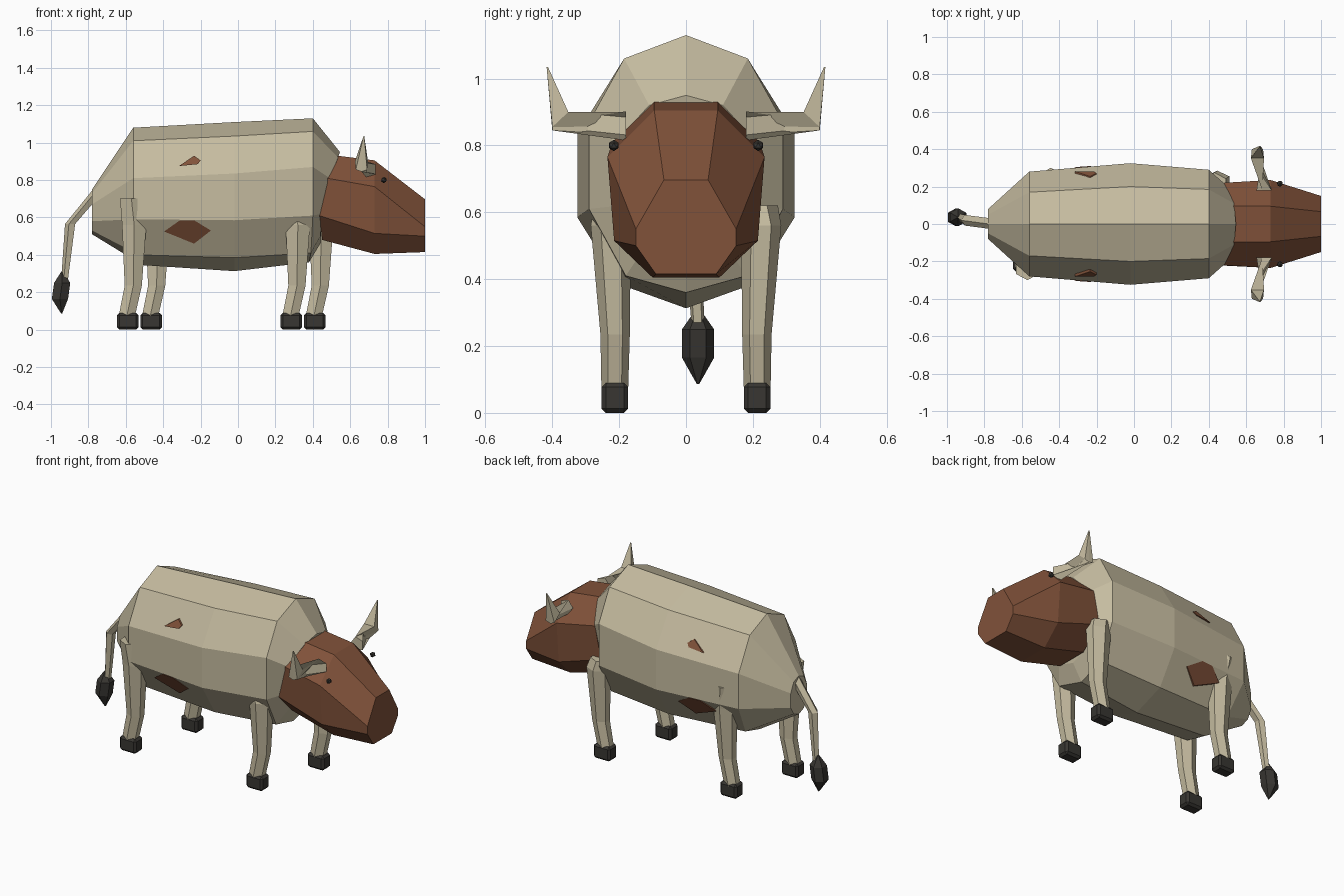
import bpy, bmesh
from math import cos, sin, pi
from mathutils import Vector

if "Cube" in bpy.data.objects:
    bpy.data.objects.remove(bpy.data.objects["Cube"])


def material(name, rgb):
    m = bpy.data.materials.new(name)
    m.diffuse_color = (*rgb, 1)
    m.use_nodes = True
    m.node_tree.nodes["Principled BSDF"].inputs["Base Color"].default_value = m.diffuse_color
    return m


TAN = material("hide_tan", (0.56, 0.50, 0.35))
BROWN = material("hide_brown", (0.22, 0.085, 0.042))
DARK = material("dark", (0.04, 0.037, 0.032))


def finish(name, bm, mat):
    bmesh.ops.recalc_face_normals(bm, faces=bm.faces)
    me = bpy.data.meshes.new(name)
    bm.to_mesh(me)
    bm.free()
    me.materials.append(mat)
    ob = bpy.data.objects.new(name, me)
    bpy.context.collection.objects.link(ob)
    return ob


def loft(name, rings, mat):
    """Skin a list of equal-length point rings and cap both ends."""
    bm = bmesh.new()
    vs = [[bm.verts.new(p) for p in r] for r in rings]
    n = len(rings[0])
    for a, b in zip(vs, vs[1:]):
        for i in range(n):
            j = (i + 1) % n
            bm.faces.new((a[i], a[j], b[j], b[i]))
    bm.faces.new(vs[0])
    bm.faces.new(vs[-1])
    return finish(name, bm, mat)


def mirrored(half):
    """Complete a half ring (top to bottom, +y side) across y = 0."""
    return half + [(x, -y, z) for x, y, z in reversed(half) if y > 0]


def oval(c, rx, ry, n, axis="z"):
    """Ring around c in the plane across the given axis."""
    pts = []
    for i in range(n):
        u, v = rx * cos(2 * pi * (i + .5) / n), ry * sin(2 * pi * (i + .5) / n)
        off = (u, v, 0) if axis == "z" else (u, 0, v)
        pts.append(Vector(c) + Vector(off))
    return pts


# Body: ten-sided barrel
loft("body", [mirrored(h) for h in (
    [(-.78, 0, .75), (-.78, .05, .73), (-.78, .08, .67), (-.78, .08, .58), (-.78, .05, .53), (-.78, 0, .51)],
    [(-.56, 0, 1.08), (-.56, .17, 1.01), (-.56, .28, .81), (-.56, .28, .59), (-.53, .17, .40), (-.51, 0, .345)],
    [(-.02, 0, 1.11), (-.02, .20, 1.035), (-.02, .325, .835), (-.02, .325, .585), (-.02, .20, .385), (-.02, 0, .313)],
    [(.40, 0, 1.13), (.40, .185, 1.06), (.40, .29, .87), (.40, .29, .61), (.39, .18, .41), (.38, 0, .36)],
    [(.545, 0, .95), (.535, .11, .92), (.49, .21, .81), (.45, .20, .62), (.44, .12, .50), (.44, 0, .46)],
)], TAN)

# Head: eight-sided tapering snout
loft("head", [mirrored(h) for h in (
    [(.53, .095, .93), (.475, .22, .81), (.435, .22, .61), (.45, .10, .48)],
    [(.73, .095, .905), (.73, .235, .765), (.73, .215, .515), (.73, .10, .405)],
    [(1.0, .066, .697), (1.0, .15, .55), (1.0, .15, .50), (1.0, .09, .415)],
)], BROWN)

# Legs and hooves: the far pair stands further forward
for side, s, dx in (("right", -1, 0), ("left", 1, .125)):
    for pos, x0, top, ty in (("rear", -.59, .70, .235), ("front", .285, .62, .21)):
        x = x0 + dx
        loft(f"{side}_{pos}_leg", [
            oval((x + .02, s * ty, top), .07, .065, 6),
            oval((x + .035, s * .225, .56), .075, .06, 6),
            oval((x + .03, s * .212, .235), .053, .044, 6),
            oval((x - .005, s * .213, .07), .05, .04, 6),
        ], TAN)
        bm = bmesh.new()
        bmesh.ops.create_cube(bm, size=1)
        bmesh.ops.scale(bm, vec=(.115, .08, .09), verts=bm.verts)
        bmesh.ops.translate(bm, vec=(x, s * .213, .045), verts=bm.verts)
        hoof = finish(f"{side}_{pos}_hoof", bm, DARK)
        bev = hoof.modifiers.new("bevel", "BEVEL")
        bev.width, bev.segments = .013, 1

# Horns, eyes and coat patches on both sides
for side, s in (("right", -1), ("left", 1)):
    loft(f"{side}_horn", [
        oval((.70, s * .18, .858), .045, .045, 5, "y"),
        [(.625, s * .352, .90), (.695, s * .352, .90), (.69, s * .40, .855),
         (.66, s * .40, .845), (.63, s * .40, .855)],
        [Vector((.673, s * .415, 1.035)) + Vector(d) * .002 for d in
         ((-1, -s, 0), (1, -s, 0), (1, s, 0), (0, s, 0), (-1, s, 0))],
    ], TAN)

    bm = bmesh.new()
    bmesh.ops.create_icosphere(bm, subdivisions=1, radius=.017)
    bmesh.ops.translate(bm, vec=(.78, s * .216, .80), verts=bm.verts)
    finish(f"{side}_eye", bm, DARK)

    upper = [(-.315, .875), (-.235, .93), (-.20, .905), (-.215, .885)]
    lower = [(-.395, .525), (-.31, .585), (-.235, .585), (-.145, .53), (-.235, .46)]
    for name, pts, zref, slope in (("upper", upper, .83, -.585), ("lower", lower, .59, .575)):
        def layer(off):
            return [(x, s * (.303 + .07 * (x + .26) + slope * (z - zref) + off), z) for x, z in pts]
        loft(f"{side}_{name}_patch", [layer(-.01), layer(.008)], BROWN)

# Tail with a dark tuft
loft("tail", [
    oval((-.74, 0, .75), .035, .03, 5),
    oval((-.895, .02, .565), .03, .03, 5),
    oval((-.925, .035, .27), .02, .02, 5),
], TAN)
loft("tail_tuft", [
    oval((-.94, .036, .31), .006, .006, 6),
    oval((-.94, .036, .25), .05, .048, 6),
    oval((-.952, .036, .165), .05, .048, 6),
    oval((-.943, .036, .087), .004, .004, 6),
], DARK)
